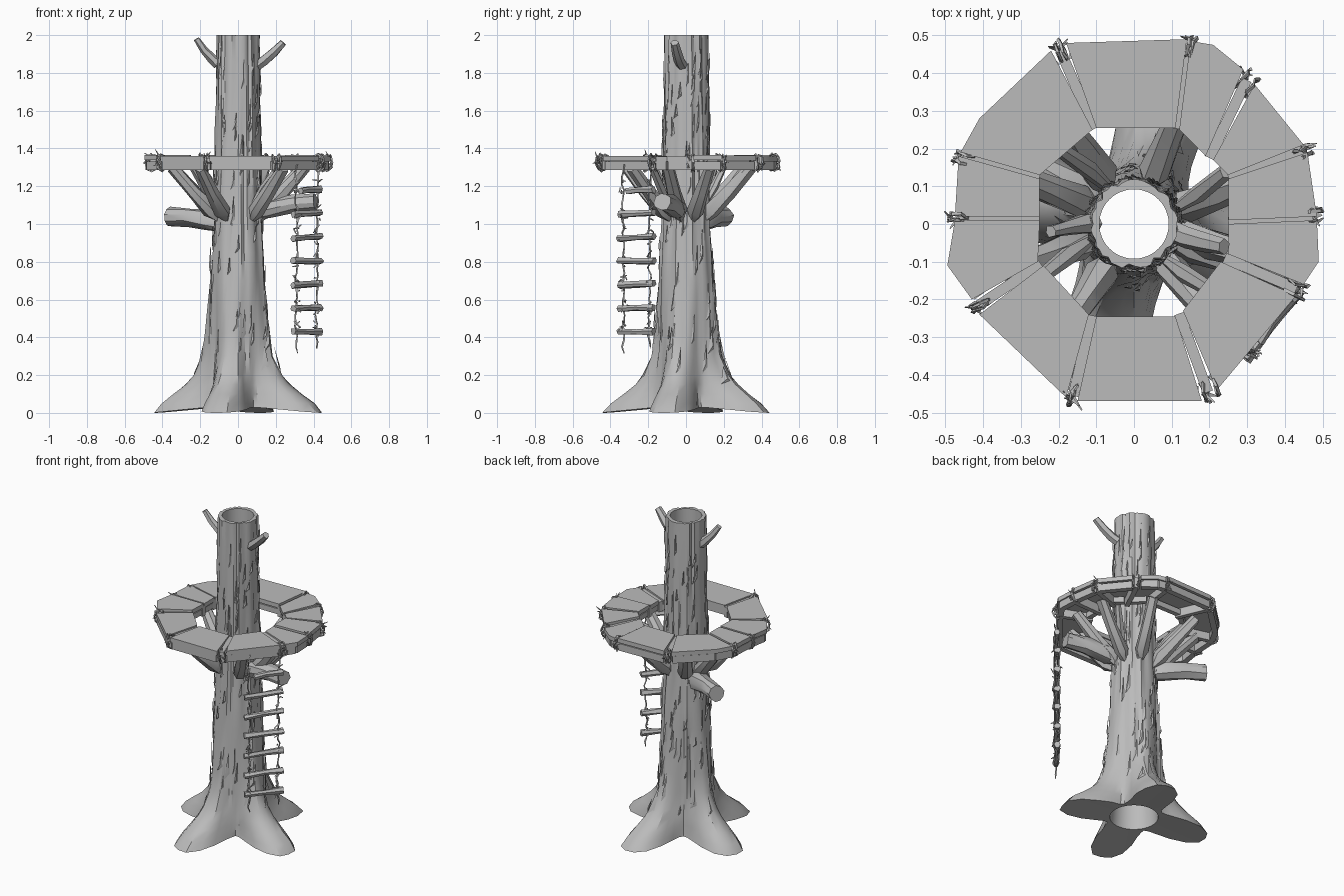
import bpy, bmesh, math, random
from mathutils import Vector

random.seed(7)
if "Cube" in bpy.data.objects:
    bpy.data.objects.remove(bpy.data.objects["Cube"])

grey = bpy.data.materials.new("weathered grey")
grey.use_nodes = True
GREY = (0.5, 0.5, 0.5, 1)
grey.diffuse_color = GREY
grey.node_tree.nodes["Principled BSDF"].inputs["Base Color"].default_value = GREY
parts = []


def finish(bm, name):
    bmesh.ops.recalc_face_normals(bm, faces=bm.faces)
    mesh = bpy.data.meshes.new(name)
    bm.to_mesh(mesh)
    bm.free()
    mesh.materials.append(grey)
    ob = bpy.data.objects.new(name, mesh)
    bpy.context.collection.objects.link(ob)
    parts.append(ob)


def lerp_table(table, z):
    for (z0, r0), (z1, r1) in zip(table, table[1:]):
        if z <= z1:
            return r0 + (r1 - r0) * (z - z0) / (z1 - z0)
    return table[-1][1]


def wobble(v, amount):
    return v + Vector([random.uniform(-amount, amount) for _ in range(3)])


def bridge(bm, a, b):
    n = len(a)
    for i in range(n):
        bm.faces.new((a[i], a[(i + 1) % n], b[(i + 1) % n], b[i]))


def limb(bm, points, radii, sides=7, rough=0.0):
    """Tapered tube with capped ends along a path."""
    points = [Vector(p) for p in points]
    rings = []
    for i, (p, r) in enumerate(zip(points, radii)):
        d = points[min(i + 1, len(points) - 1)] - points[max(i - 1, 0)]
        side = d.cross(Vector((0.3, 0.5, 0.8))).normalized()
        up = d.cross(side).normalized()
        ring = []
        for k in range(sides):
            t = math.tau * k / sides
            ring.append(bm.verts.new(wobble(p + (side * math.cos(t) + up * math.sin(t)) * r, rough)))
        rings.append(ring)
    for a, b in zip(rings, rings[1:]):
        bridge(bm, a, b)
    bm.faces.new(rings[0])
    bm.faces.new(rings[-1])


def slab(bm, outline, z0, z1):
    """Flat prism from a plan outline."""
    low = [bm.verts.new((x, y, z0)) for x, y in outline]
    high = [bm.verts.new((x, y, z1)) for x, y in outline]
    bm.faces.new(low)
    bm.faces.new(high)
    bridge(bm, low, high)


def beam(bm, a, b, width, z0, z1):
    d = (b - a).normalized()
    n = Vector((-d.y, d.x)) * width / 2
    slab(bm, [a - n, b - n, b + n, a + n], z0, z1)


def polar(r, deg, z):
    t = math.radians(deg)
    return Vector((r * math.cos(t), r * math.sin(t), z))


# Hollow trunk with four spreading roots, open and slightly arched underneath
CORE = [(0, .165), (.3, .147), (.6, .145), (.8, .14), (1, .126), (1.35, .122), (2, .115)]
FLARE = [(0, .295), (.04, .267), (.1, .19), (.15, .13), (.2, .088), (.3, .045), (.45, .022), (.7, .004), (.9, 0)]
ROOTS = [-105, -15, 75, 165]


def root_lobe(deg):
    d = min(abs((deg - a + 180) % 360 - 180) for a in ROOTS)
    return math.exp(-(d / 25) ** 2.6)


def trunk_radius(deg, z):
    return lerp_table(CORE, z) + lerp_table(FLARE, z) * root_lobe(deg)


SIDES = 48
bm = bmesh.new()
ridge = [random.uniform(-.008, .006) for _ in range(SIDES)]
rings = []
for z in [0, .05, .1, .15, .2, .3, .42, .56, .7, .85, 1, 1.15, 1.3, 1.5, 1.7, 1.86, 2]:
    ridge = [.6 * r + random.uniform(-.006, .005) for r in ridge]
    ring = []
    for k in range(SIDES):
        deg = 360 * k / SIDES
        arch = .03 * (1 - root_lobe(deg)) if z == 0 else 0
        ring.append(bm.verts.new(polar(trunk_radius(deg, z) + ridge[k], deg, z + arch)))
    rings.append(ring)
for z, r in ((2, .092), (1, .092), (.4, .11), (.03, .14)):
    rings.append([bm.verts.new(polar(r, 360 * k / SIDES, z)) for k in range(SIDES)])
for a, b in zip(rings, rings[1:] + rings[:1]):
    bridge(bm, a, b)
finish(bm, "trunk")

# Loose slivers of bark
bm = bmesh.new()
for _ in range(170):
    deg, z = random.uniform(0, 360), random.uniform(.15, 1.8)
    length, w = random.uniform(.07, .2), random.uniform(3, 8)
    lift = random.uniform(.004, .012)
    corners = [(deg - w, z, 0), (deg, z + length * .3, lift), (deg + w * .6, z + length * .2, 0),
               (deg + w * .3, z + length, lift)]
    v = [bm.verts.new(polar(trunk_radius(a, h) + o, a, h)) for a, h, o in corners]
    for tri in ((0, 1, 3), (1, 2, 3), (0, 2, 1), (0, 3, 2)):
        bm.faces.new([v[i] for i in tri])
finish(bm, "bark_slivers")

# Forked struts holding the deck
bm = bmesh.new()
for k, a in enumerate((20, 68, 125, 158, 200, 237, 310, 345)):
    limb(bm, [polar(.11, a, 1.02), polar(.15, a, 1.07), polar(.25, a, 1.17), polar(.37, a, 1.3)],
         (.014, .045, .038, .03), 7, .005)
    if k % 2 == 0:
        limb(bm, [polar(.12, a, 1.1), polar(.19, a + 5, 1.19), polar(.28, a + 10, 1.3)],
             (.014, .024, .02), 6, .003)
finish(bm, "deck_struts")

# Cut side branches and top twigs
bm = bmesh.new()
limb(bm, [(-.09, .05, 1), (-.15, .09, 1.02), (-.26, .15, 1.035), (-.365, .21, 1.04)],
     (.04, .058, .05, .048), 9, .005)
limb(bm, [(.1, -.03, 1.06), (.16, -.05, 1.08), (.29, -.09, 1.11), (.41, -.125, 1.12)],
     (.035, .054, .049, .047), 9, .005)
finish(bm, "side_branches")
bm = bmesh.new()
limb(bm, [(-.105, 0, 1.845), (-.13, 0, 1.87), (-.18, -.01, 1.92), (-.22, -.02, 1.98)],
     (.028, .028, .021, .017), 6, .002)
limb(bm, [(.105, -.02, 1.84), (.14, -.035, 1.865), (.19, -.05, 1.91), (.24, -.06, 1.96)],
     (.03, .03, .026, .021), 6, .002)
finish(bm, "top_twigs")

# Deck boards: outer edge points, then inner edge points
BOARDS = [
    ([(-.18, .48), (.14, .49)], [(.11, .255), (-.1, .255)]),
    ([(.15, .485), (.21, .475), (.29, .41)], [(.19, .18), (.12, .25)]),
    ([(.32, .37), (.45, .21)], [(.25, .13), (.21, .17)]),
    ([(.46, .19), (.485, .02)], [(.25, .01), (.25, .12)]),
    ([(.485, .01), (.49, -.1), (.45, -.16)], [(.25, -.08), (.25, 0)]),
    ([(.43, -.19), (.22, -.44)], [(.13, -.23), (.23, -.1)]),
    ([(.18, -.47), (-.15, -.47)], [(-.1, -.245), (.11, -.245)]),
    ([(-.18, -.46), (-.41, -.24)], [(-.24, -.11), (-.12, -.24)]),
    ([(-.43, -.2), (-.495, -.11), (-.475, .01)], [(-.25, .01), (-.255, -.1)]),
    ([(-.475, .02), (-.465, .18)], [(-.25, .12), (-.25, .02)]),
    ([(-.46, .19), (-.41, .28), (-.22, .46)], [(-.11, .25), (-.25, .13)]),
]
bm, frame, lash = bmesh.new(), bmesh.new(), bmesh.new()
for i, (outer, inner) in enumerate(BOARDS):
    lift = random.uniform(-.004, .004)
    slab(bm, outer + inner, 1.335 + lift, 1.362 + lift)
    # Bearers under every outer and inner edge
    for p, q in zip(outer, outer[1:]):
        beam(frame, Vector(p) * .95, Vector(q) * .95, .035, 1.285, 1.33)
    beam(frame, Vector(inner[0]) * 1.08, Vector(inner[1]) * 1.08, .03, 1.295, 1.33)
    # Joist centred in the gap beside the board
    last_outer, last_inner = BOARDS[i - 1]
    a = (Vector(outer[0]) + Vector(last_outer[-1])) / 2
    b = (Vector(inner[-1]) + Vector(last_inner[0])) / 2
    beam(frame, b, a * .98, .028, 1.285, 1.35)
    # Thin rope wound round the joint, with frayed ends
    d = a.normalized()
    t = Vector((-d.y, d.x))
    for k in range(2):
        c = a * .97 + t * random.uniform(-.025, .025)
        loop = []
        for s in range(9):
            q = math.tau * s / 8
            p = c + d * (.028 * math.cos(q))
            loop.append(wobble(Vector((p.x, p.y, 1.325 + .045 * math.sin(q))), .005))
        limb(lash, loop, [.005] * 9, 4, .002)
    for k in range(5):
        p = Vector((a.x, a.y, random.uniform(1.3, 1.37)))
        limb(lash, [wobble(p * .99, .01), wobble(p, .03)], (.006, .002), 3)
finish(bm, "deck_boards")
finish(frame, "deck_frame")
finish(lash, "rope_lashings")

# Hanging ladder with frayed ropes
rungs, ropes = bmesh.new(), bmesh.new()
for k in range(7):
    z = .43 + .125 * k
    start = (.33, -.31) if k == 6 else (.292, -.355)
    tilt = random.uniform(-.006, .006)
    limb(rungs, [(*start, z + tilt), (.365, -.26, z), (.437, -.17, z - tilt)], (.019, .016, .019), 6, .004)
    for x, y in ((.31, -.333), (.418, -.193)):
        for s in range(5):
            p = Vector((x, y, z + random.uniform(-.03, .05)))
            limb(ropes, [wobble(p, .015), wobble(p, .028)], (.006, .003), 3)
for x, y, low in ((.31, -.333, .32), (.418, -.193, .34)):
    path = [wobble(Vector((x, y, low + (1.31 - low) * i / 30)), .008) for i in range(31)]
    limb(ropes, path, [.003] + [.005] * 30, 4, .002)
finish(rungs, "ladder_rungs")
finish(ropes, "ladder_ropes")

# Smooth bark, crisp edges
bpy.ops.object.select_all(action='DESELECT')
for ob in parts:
    ob.select_set(True)
bpy.context.view_layer.objects.active = parts[0]
bpy.ops.object.shade_smooth_by_angle(angle=math.radians(32))
